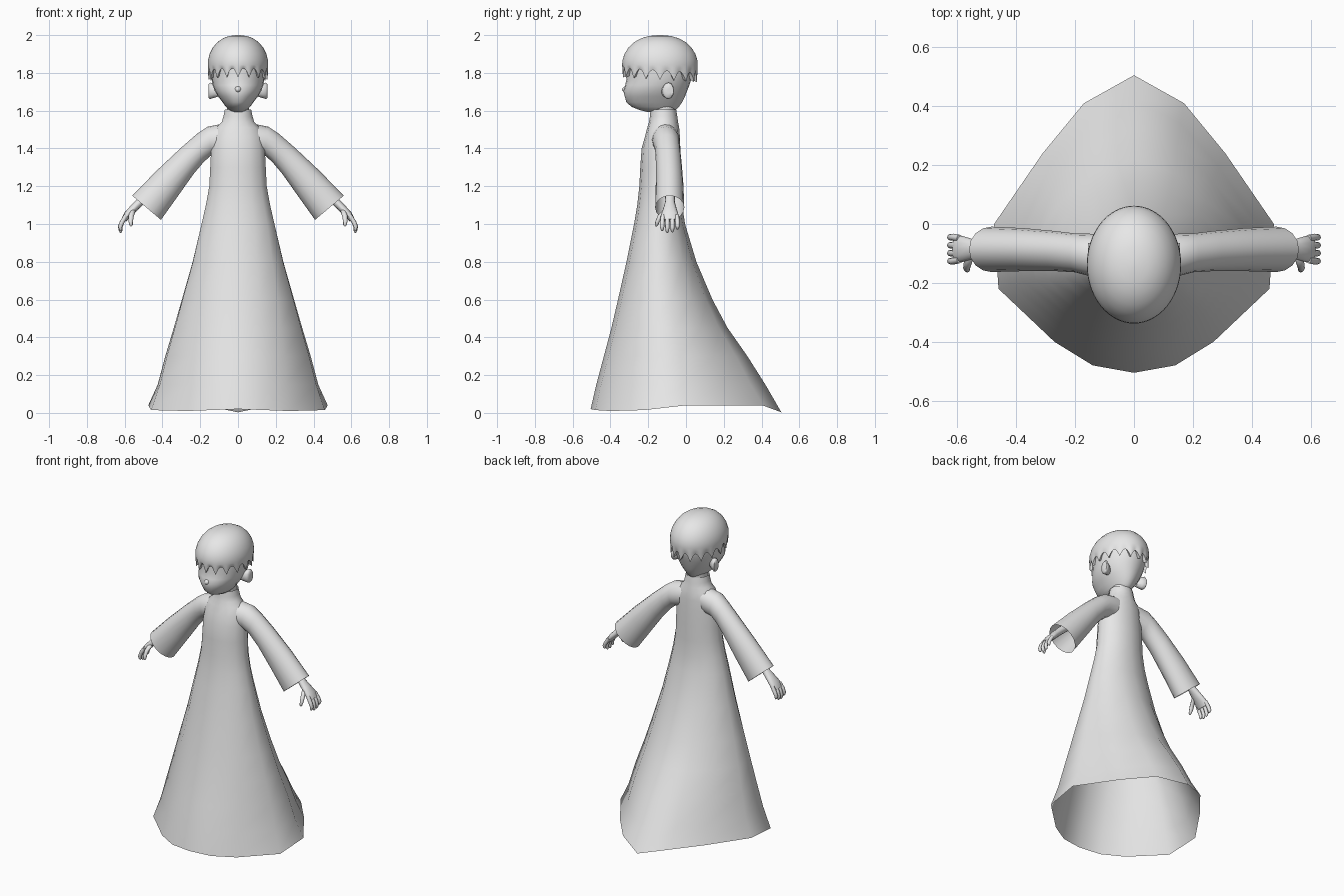
import bpy, bmesh, math
from mathutils import Vector

if "Cube" in bpy.data.objects:
    bpy.data.objects.remove(bpy.data.objects["Cube"])

grey = bpy.data.materials.new("soft grey")
grey.diffuse_color = (0.8, 0.8, 0.8, 1)
grey.use_nodes = True
grey.node_tree.nodes["Principled BSDF"].inputs["Base Color"].default_value = grey.diffuse_color


def loft(name, rings, cap_start=False, cap_end=False, mirror=False, subdiv=0, angle=60):
    """Skin closed rings of points into one smooth object."""
    bm = bmesh.new()
    loops = [[bm.verts.new(p) for p in ring] for ring in rings]
    n = len(loops[0])
    for a, b in zip(loops, loops[1:]):
        for i in range(n):
            j = (i + 1) % n
            bm.faces.new((a[i], a[j], b[j], b[i]))
    if cap_start:
        bm.faces.new(loops[0][::-1])
    if cap_end:
        bm.faces.new(loops[-1])
    bmesh.ops.recalc_face_normals(bm, faces=bm.faces)
    mesh = bpy.data.meshes.new(name)
    bm.to_mesh(mesh)
    bm.free()
    mesh.materials.append(grey)
    obj = bpy.data.objects.new(name, mesh)
    bpy.context.collection.objects.link(obj)
    bpy.ops.object.select_all(action='DESELECT')
    obj.select_set(True)
    bpy.context.view_layer.objects.active = obj
    bpy.ops.object.shade_smooth_by_angle(angle=math.radians(angle))
    if mirror:
        obj.modifiers.new("mirror", 'MIRROR')
    if subdiv:
        mod = obj.modifiers.new("smooth", 'SUBSURF')
        mod.levels = mod.render_levels = subdiv
    return obj


def oval(center, u, v, n=16):
    c, u, v = Vector(center), Vector(u), Vector(v)
    return [c + u * math.cos(t) + v * math.sin(t)
            for t in (2 * math.pi * i / n for i in range(n))]


def flat_oval(z, w, yf, yb, n=24):
    return oval((0, (yf + yb) / 2, z), (w, 0, 0), (0, (yb - yf) / 2, 0), n)


def limb(name, path, n=8):
    """Tapered limb in the x-z plane; path entries are x, y, z, thickness, y half width."""
    rings = []
    for i, (x, y, z, t, w) in enumerate(path):
        a, b = path[max(i - 1, 0)], path[min(i + 1, len(path) - 1)]
        d = Vector((b[0] - a[0], 0, b[2] - a[2])).normalized()
        rings.append(oval((x, y, z), Vector((d.z, 0, -d.x)) * t, (0, w, 0), n))
    return loft(name, rings, True, True, mirror=True)


# Robe: a fourteen-sided trailing hem that becomes an oval at the waist
half = [(0, -.505), (.14, -.48), (.27, -.40), (.46, -.22),
        (.475, 0), (.31, .24), (.17, .41), (0, .505)]
hem_z = [.02, .015, .01, .015, .04, .04, .038, .003]
body = [  # height, half width, front y, back y
    (0, .475, -.505, .505), (.15, .425, -.475, .42), (.30, .385, -.435, .325),
    (.45, .34, -.395, .22), (.60, .297, -.36, .14), (.80, .24, -.315, .055),
    (1.0, .193, -.275, -.005), (1.1, .17, -.258, -.02), (1.2, .152, -.247, -.025),
    (1.3, .147, -.242, -.025), (1.4, .142, -.235, -.03), (1.46, .135, -.218, -.032),
    (1.51, .115, -.205, -.036), (1.54, .086, -.196, -.042), (1.57, .077, -.191, -.046),
    (1.605, .07, -.188, -.052)]
rings = []
for z, w, yf, yb in body:
    k = min(z / 1.0, 1)
    side = []
    for i, (hx, hy) in enumerate(half):
        a = math.pi * i / 7
        ux = hx / .475 * (1 - k) + math.sin(a) / .975 * k
        uy = (hy + .505) / 1.01 * (1 - k) + (1 - math.cos(a)) / 2 * k
        side.append((w * ux, yf + (yb - yf) * uy, z if z > 0 else hem_z[i]))
    rings.append(side + [(-x, y, h) for x, y, h in side[-2:0:-1]])
loft("robe", rings)

# Sleeves: top x, z, bottom x, z, centre y, half depth
sleeve = [(.06, 1.535, .09, 1.37, -.112, .07), (.16, 1.515, .14, 1.365, -.105, .072),
          (.22, 1.475, .18, 1.33, -.098, .066), (.30, 1.405, .235, 1.265, -.092, .068),
          (.43, 1.283, .32, 1.145, -.087, .073), (.56, 1.15, .408, 1.022, -.086, .077)]
loft("sleeves", [oval(((a + c) / 2, y, (b + d) / 2), ((a - c) / 2, 0, (b - d) / 2), (0, w, 0))
                 for a, b, c, d, y, w in sleeve], mirror=True)

# Hands: palm with wrist, four fingers and a thumb
limb("palms", [(.44, -.085, 1.19, .025, .025), (.52, -.085, 1.115, .022, .026),
               (.555, -.085, 1.08, .021, .036), (.585, -.085, 1.05, .02, .045),
               (.605, -.085, 1.02, .014, .043)], 12)
for i, (y, drop) in enumerate([(-.126, .01), (-.099, 0), (-.072, .003), (-.045, .018)]):
    limb("fingers_%d" % (i + 1), [
        (.592, y * .9 - .008, 1.045, .012, .012), (.614, y, 1.01, .012, .012),
        (.624, y, .98 + drop / 2, .011, .011), (.621, y, .962 + drop, .009, .009),
        (.619, y, .954 + drop, .004, .004)])
limb("thumbs", [(.555, -.105, 1.075, .014, .016), (.565, -.135, 1.045, .014, .014),
                (.568, -.15, 1.015, .012, .012), (.566, -.156, .995, .009, .009),
                (.565, -.157, .988, .004, .004)])

# Neck
loft("neck", [flat_oval(1.52, .06, -.18, -.06), flat_oval(1.66, .058, -.18, -.055)], True, True)

# Head with a narrow chin
head = [(1.592, .025, -.20, -.08), (1.603, .046, -.245, -.055), (1.62, .064, -.288, -.038),
        (1.645, .082, -.316, -.02), (1.675, .105, -.324, -.005), (1.705, .123, -.332, .006),
        (1.735, .134, -.322, .018), (1.77, .14, -.314, .03), (1.82, .146, -.315, .042),
        (1.88, .143, -.31, .038), (1.94, .11, -.26, 0)]
loft("head", [flat_oval(*r) for r in head], True, True)

# Nose: small soft tip
loft("nose", [oval((0, y, 1.712), (r, 0, 0), (0, 0, r)) for y, r in
              [(-.315, .022), (-.332, .012), (-.338, .004)]], True, True)

# Ears
loft("ears", [oval((x, -.105 + (x - .12) * .4, 1.705), (0, r * .7, 0), (0, .012 * r, r), 12)
              for x, r in [(.105, .03), (.13, .038), (.148, .044), (.156, .036), (.157, .012)]],
     True, True, mirror=True)

# Hair: bowl cut dome with a rim of pointed locks
N = 128
dome = [(.06, 2.0), (.3, 1.995), (.5, 1.983), (.68, 1.963), (.83, 1.935),
        (.94, 1.9), (.99, 1.868), (1.0, 1.843)]


def hair_ring(scale, height):
    ring = []
    for i in range(N):
        a = 2 * math.pi * i / N
        r = scale(a)
        ring.append((.16 * r * math.sin(a), -.138 - .2 * r * math.cos(a), height(a)))
    return ring


def rim(a):
    return 1.775 + .05 * abs(math.sin(8 * a)) - .012 * (1 - math.cos(a))


hair = [hair_ring(lambda a, r=r: r, lambda a, z=z: z) for r, z in dome]
hair.append(hair_ring(lambda a: .99, lambda a: (rim(a) + 1.843) / 2))
hair.append(hair_ring(lambda a: .965 + .012 * math.cos(16 * a), rim))
hair.append(hair_ring(lambda a: .86, lambda a: rim(a) + .012))
loft("hair", hair, True, False, angle=50)
